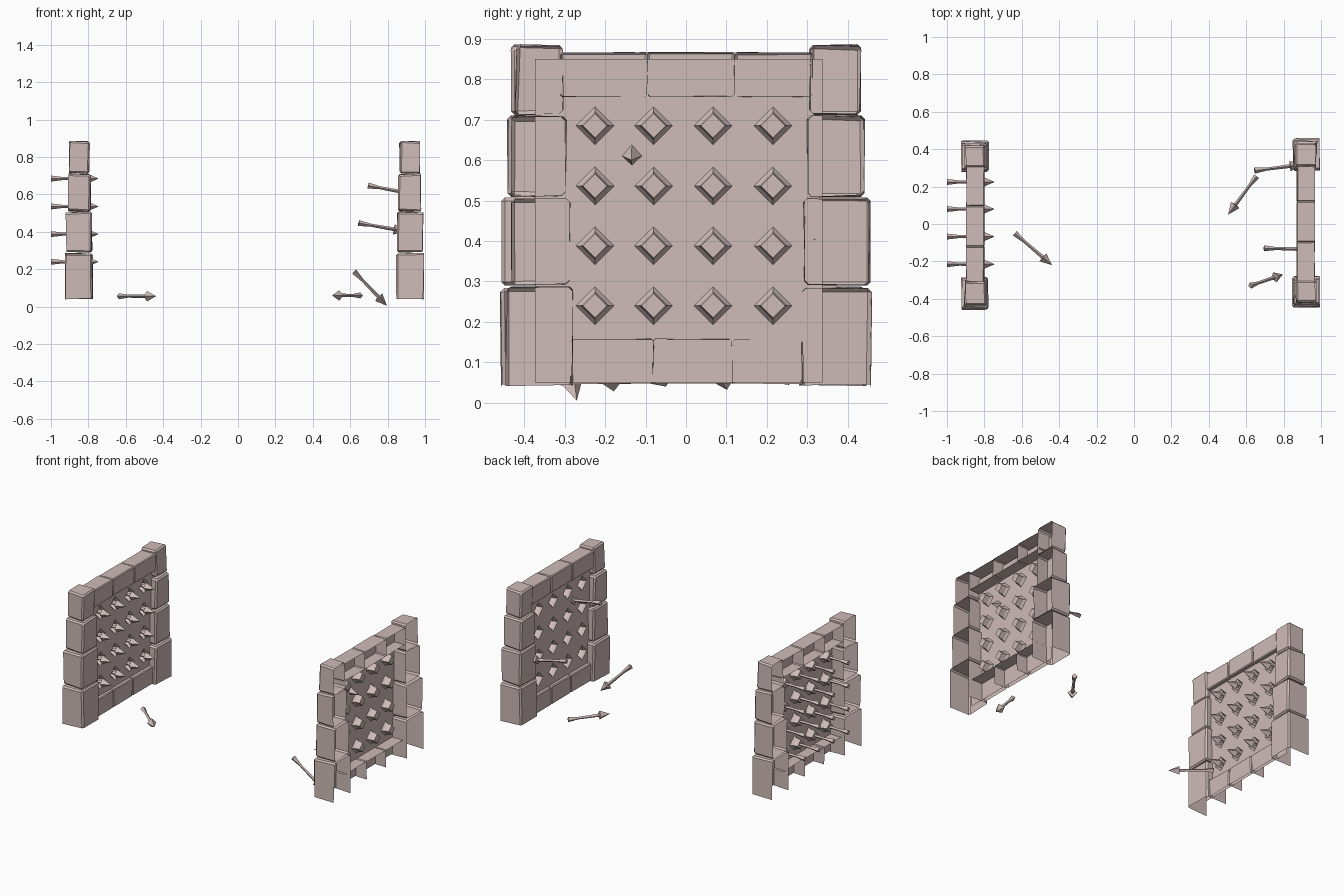
import bpy, bmesh, math, random
from mathutils import Vector, Matrix

if "Cube" in bpy.data.objects:
    bpy.data.objects.remove(bpy.data.objects["Cube"])

random.seed(4)
stone_mat = bpy.data.materials.new("pale_pink_stone")
stone_mat.diffuse_color = (0.62, 0.50, 0.48, 1)
stone_mat.use_nodes = True
stone_mat.node_tree.nodes["Principled BSDF"].inputs["Base Color"].default_value = stone_mat.diffuse_color

# the left wall is the right wall turned half round
LEFT = Matrix.Translation((0.07, 0, 0)) @ Matrix.Rotation(math.pi, 4, 'Z')


def add_object(name, bm, both_walls=False):
    mesh = bpy.data.meshes.new(name)
    bm.to_mesh(mesh)
    bm.free()
    mesh.materials.append(stone_mat)
    ob = bpy.data.objects.new("right_" + name if both_walls else name, mesh)
    bpy.context.collection.objects.link(ob)
    if both_walls:
        twin = bpy.data.objects.new("left_" + name, mesh)
        twin.matrix_world = LEFT
        bpy.context.collection.objects.link(twin)
    return ob


def stone(name, x0, x1, y0, y1, z0, z1, open_bottom=False, wear=0.004, bevel=0.009):
    """Worn block shell, open at the back (+x) and optionally underneath."""
    bm = bmesh.new()
    bmesh.ops.create_cube(bm, size=1)
    for v in bm.verts:
        v.co = Vector((x0 + (v.co.x + .5) * (x1 - x0),
                       y0 + (v.co.y + .5) * (y1 - y0),
                       z0 + (v.co.z + .5) * (z1 - z0)))
        v.co += Vector([random.uniform(-wear, wear) for _ in range(3)])
    bm.normal_update()
    gone = [f for f in bm.faces if f.normal.x > .8 or (open_bottom and f.normal.z < -.8)]
    bmesh.ops.delete(bm, geom=gone, context='FACES')
    inner = [e for e in bm.edges if not e.is_boundary]
    bmesh.ops.bevel(bm, geom=inner, offset=bevel, segments=1, affect='EDGES', profile=.5)
    add_object(name, bm, True)


# corner columns: z0, z1, front x, back x, left outer/inner y, right inner/outer y
courses = [(.042, .285, .848, .992, -.443, -.281, .287, .458),
           (.293, .506, .852, .988, -.433, -.286, .291, .453),
           (.512, .708, .858, .976, -.430, -.298, .300, .441),
           (.714, .884, .865, .970, -.422, -.307, .307, .430)]
for i, (z0, z1, x0, x1, a, b, c, d) in enumerate(courses):
    stone(f"column_stone_a{i}", x0, x1, a, b, z0, z1, i == 0)
    stone(f"column_stone_b{i}", x0, x1, c, d, z0, z1, i == 0)

# top and bottom rows of stones
for row, z0, z1, cuts in (("lintel", .757, .866, (-.312, -.096, .121, .312)),
                          ("sill", .046, .157, (-.285, -.081, .115, .29))):
    for i in range(3):
        stone(f"{row}_stone_{i}", .870, .966, cuts[i] + .001, cuts[i + 1] - .001,
              z0, z1, row == "sill", .002, .005)

# back panel with a grid of diamond sockets
PX = .893
ys = (-.225, -.080, .067, .215)
zs = (.240, .388, .536, .685)


def limits(c, lo, hi):
    return [lo] + [(p + q) / 2 for p, q in zip(c, c[1:])] + [hi]


yl, zl = limits(ys, -.373, .338), limits(zs, .05, .85)
bm = bmesh.new()
for i, y in enumerate(ys):
    for j, z in enumerate(zs):
        def ring(r, x):
            return [bm.verts.new((x, y + r * u, z + r * w))
                    for u, w in ((1, 0), (0, 1), (-1, 0), (0, -1))]
        y0, y1, z0, z1 = yl[i], yl[i + 1], zl[j], zl[j + 1]
        corner = [bm.verts.new((PX, *p)) for p in ((y1, z1), (y0, z1), (y0, z0), (y1, z0))]
        middle = [bm.verts.new((PX, *p)) for p in ((y1, z), (y, z1), (y0, z), (y, z0))]
        rings = [ring(.047, PX), ring(.036, PX + .012), ring(.030, PX + .045)]
        for k in range(4):
            n = (k + 1) % 4
            bm.faces.new((middle[k], corner[k], middle[n], rings[0][n], rings[0][k]))
            for p, q in zip(rings, rings[1:]):
                bm.faces.new((p[k], p[n], q[n], q[k]))
        bm.faces.new(rings[-1])
bmesh.ops.remove_doubles(bm, verts=bm.verts, dist=1e-5)
bmesh.ops.recalc_face_normals(bm, faces=bm.faces)
bm.normal_update()
# make the panel face the front (-x)
if sum(f.normal.x * f.calc_area() for f in bm.faces) > 0:
    bmesh.ops.reverse_faces(bm, faces=bm.faces)
add_object("socket_panel", bm, True)


def dart(name, tail, tip):
    """Four-sided dart: flared tail, thin shaft, pyramid head."""
    tail, tip = Vector(tail), Vector(tip)
    length = (tip - tail).length
    prof = [(0, .016), (.065, .008), (length - .066, .010), (length - .064, .028)]
    axis = (tip - tail).normalized()
    side = axis.cross(Vector((0, 0, 1))).normalized()
    up = side.cross(axis)
    bm = bmesh.new()
    rings = []
    for d, r in prof:
        rings.append([bm.verts.new(tail + axis * d + side * (r * math.cos(k * math.pi / 2))
                                   + up * (r * math.sin(k * math.pi / 2))) for k in range(4)])
    point = bm.verts.new(tip)
    for k in range(4):
        n = (k + 1) % 4
        for p, q in zip(rings, rings[1:]):
            bm.faces.new((p[k], p[n], q[n], q[k]))
        bm.faces.new((rings[-1][k], rings[-1][n], point))
    bm.faces.new(rings[0])
    bmesh.ops.recalc_face_normals(bm, faces=bm.faces)
    add_object(name, bm)


# darts loaded in the left wall
for i, y in enumerate(ys):
    for j, z in enumerate(zs):
        dart(f"loaded_dart_{i}{j}", (-1.0, -y, z), (-.745, -y, z))

# spent darts: lying on the ground, or stuck in the right wall
dart("ground_dart_left", (-.637, -.05, .056), (-.438, -.22, .056))
dart("ground_dart_right", (.655, .255, .060), (.503, .05, .060))
dart("stuck_dart_high", (.695, -.13, .648), (.948, -.135, .60))
dart("stuck_dart_low", (.645, .285, .447), (.897, .318, .403))
dart("tilted_dart", (.622, -.33, .187), (.796, -.27, .005))
